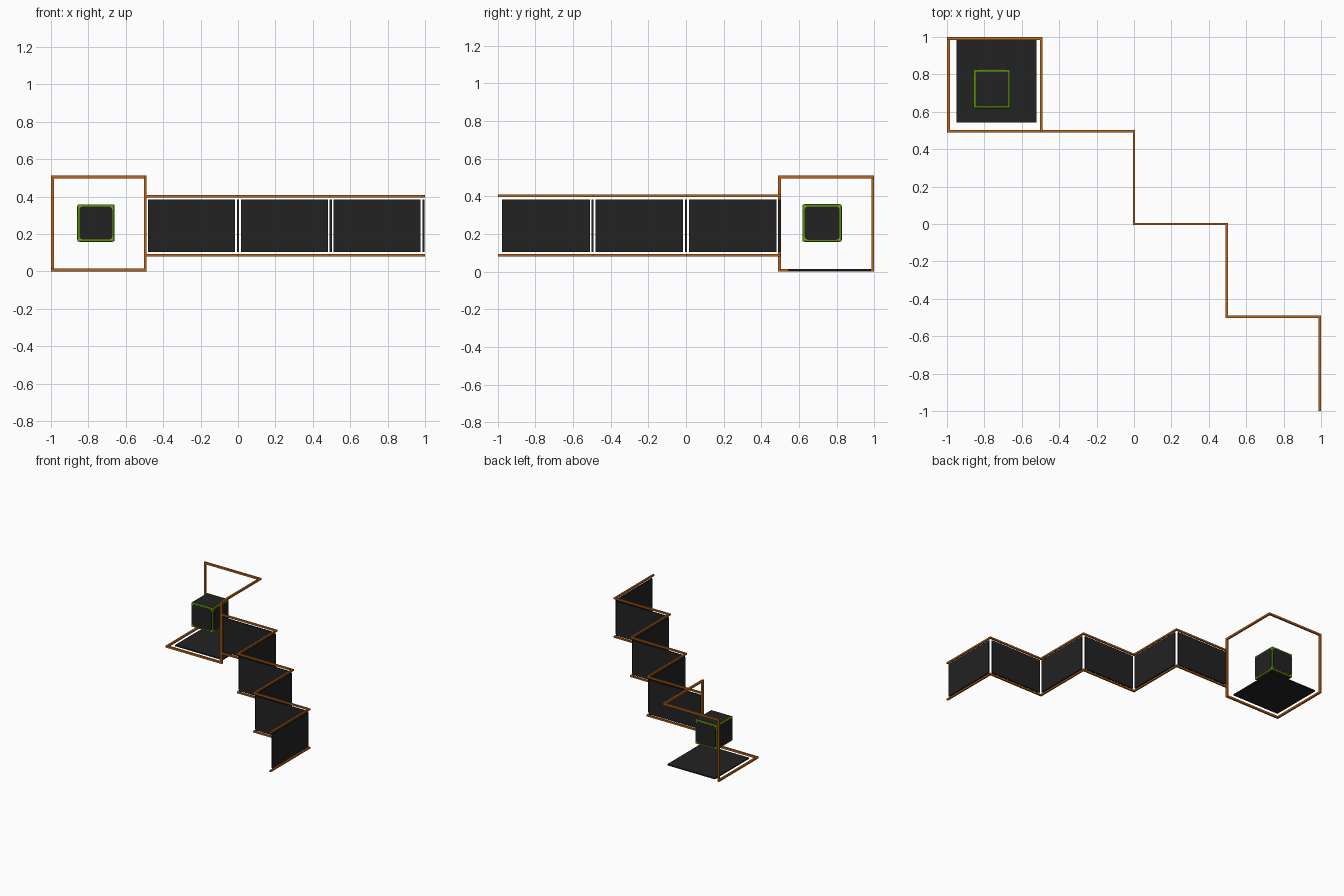
import bpy, bmesh
from mathutils import Vector, Matrix

if "Cube" in bpy.data.objects:
    bpy.data.objects.remove(bpy.data.objects["Cube"], do_unlink=True)

S = 0.496   # length of one step
W = 0.015   # rod thickness


def material(name, rgb):
    m = bpy.data.materials.new(name)
    m.use_nodes = True
    m.diffuse_color = (*rgb, 1)
    m.node_tree.nodes["Principled BSDF"].inputs["Base Color"].default_value = (*rgb, 1)
    return m


copper = material("copper_orange", (0.50, 0.13, 0.01))
black = material("charcoal_black", (0.016, 0.016, 0.016))
green = material("lime_green", (0.18, 0.48, 0.003))


def add_box(bm, centre, size):
    mat = Matrix.Translation(centre) @ Matrix.Diagonal((*size, 1))
    return bmesh.ops.create_cube(bm, size=1, matrix=mat)["verts"]


def finish(name, bm, mat):
    mesh = bpy.data.meshes.new(name)
    bm.to_mesh(mesh)
    bm.free()
    mesh.materials.append(mat)
    ob = bpy.data.objects.new(name, mesh)
    bpy.context.collection.objects.link(ob)
    return ob


def rods(name, points, thick):
    """Square rods along an axis-aligned path, overlapping at the corners."""
    bm = bmesh.new()
    for a, b in zip(points, points[1:]):
        a, b = Vector(a), Vector(b)
        add_box(bm, (a + b) / 2, [abs(d) + thick for d in b - a])
    return finish(name, bm, copper)


def plate(name, centre, size, mat, corner=0.0, axis=None):
    """Box whose edges along one axis can be rounded."""
    bm = bmesh.new()
    add_box(bm, centre, size)
    if corner:
        edges = [e for e in bm.edges
                 if abs((e.verts[0].co - e.verts[1].co).normalized()[axis]) > 0.9]
        bmesh.ops.bevel(bm, geom=edges, offset=corner, segments=2,
                        profile=0.5, affect='EDGES')
    return finish(name, bm, mat)


# Open six-edge frame running around a cube
lo, hi = W / 2, W / 2 + S
rods("corner_frame", [
    (-S, S, lo), (-2 * S, S, lo), (-2 * S, 2 * S, lo), (-2 * S, 2 * S, hi),
    (-S, 2 * S, hi), (-S, S, hi), (-S, S, lo)], W)

# Zigzag rails above and below the wall
path = [(-S, S), (0, S), (0, 0), (S, 0), (S, -S), (2 * S, -S), (2 * S, -2 * S)]
for name, z in (("lower_rail", 0.087), ("upper_rail", 0.402)):
    rods(name, [(x, y, z) for x, y in path], 0.013)

# Wall panels between the rails
for i, (a, b) in enumerate(zip(path, path[1:])):
    a, b = Vector((*a, 0.243)), Vector((*b, 0.243))
    d = b - a
    size = [abs(d.x) - 0.03 if d.x else 0.011,
            abs(d.y) - 0.03 if d.y else 0.011, 0.28]
    plate(f"wall_panel_{i + 1}", (a + b) / 2, size, black)

# Floor plate inside the frame
plate("floor_plate", (-0.735, 0.763, 0.008), (0.43, 0.44, 0.011), black)

# Floating box with a green edge and dark faces
centre = Vector((-0.76, 0.723, 0.258))
dims = Vector((0.197, 0.207, 0.198))
box = plate("floating_box", centre, dims, green)
bev = box.modifiers.new("edge_bevel", 'BEVEL')
bev.width = 0.003
bev.segments = 1

faces = {"left": (0, 1), "right": (0, -1), "back": (1, 1),
         "front": (1, -1), "top": (2, 1), "bottom": (2, -1)}
for name, (axis, sign) in faces.items():
    pos = centre.copy()
    pos[axis] += sign * dims[axis] / 2
    size = dims - Vector((0.02, 0.02, 0.02))
    size[axis] = 0.003
    plate(f"box_face_{name}", pos, size, black, 0.0 if axis == 2 else 0.018, axis)
